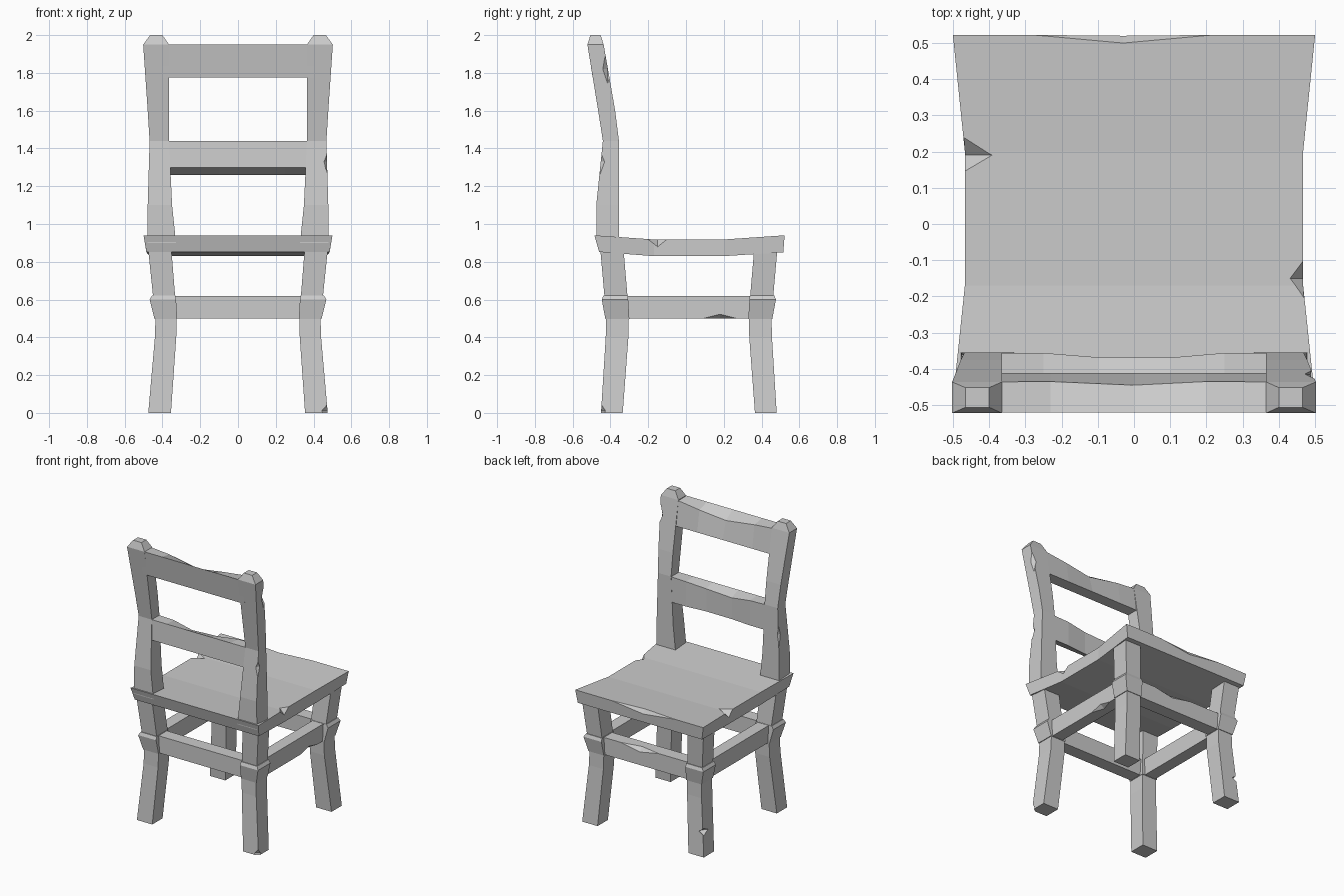
import bpy, bmesh
from mathutils import Matrix, Vector

if "Cube" in bpy.data.objects:
    bpy.data.objects.remove(bpy.data.objects["Cube"])

CY = 0.015  # centre of the leg frame in y


def loft(name, sections, sx=1, sy=1, cy=0.0):
    """Skin a list of equal-length point rings and cap both ends."""
    bm = bmesh.new()
    rings = [[bm.verts.new((sx * x, cy + sy * y, z)) for x, y, z in s] for s in sections]
    n = len(rings[0])
    for a, b in zip(rings, rings[1:]):
        for i in range(n):
            j = (i + 1) % n
            bm.faces.new((a[i], a[j], b[j], b[i]))
    bm.faces.new(rings[0])
    bm.faces.new(rings[-1])
    bmesh.ops.recalc_face_normals(bm, faces=bm.faces)
    me = bpy.data.meshes.new(name)
    bm.to_mesh(me)
    bm.free()
    ob = bpy.data.objects.new(name, me)
    bpy.context.collection.objects.link(ob)
    return ob


def rect(x0, x1, y0, y1, z):
    return [(x0, y0, z), (x1, y0, z), (x1, y1, z), (x0, y1, z)]


def chip(ob, loc, size):
    """Carve a nick with an eight-sided diamond cutter."""
    bm = bmesh.new()
    v = [bm.verts.new(Vector(loc) + Vector([s * size[a] if k == a else 0 for k in range(3)]))
         for a in range(3) for s in (-1, 1)]
    bmesh.ops.convex_hull(bm, input=v)
    me = bpy.data.meshes.new("chip_cutter")
    bm.to_mesh(me)
    bm.free()
    cutter = bpy.data.objects.new("chip_cutter", me)
    bpy.context.collection.objects.link(cutter)
    cutter.hide_render = True
    cutter.hide_viewport = True
    mod = ob.modifiers.new("chip", 'BOOLEAN')
    mod.operation = 'DIFFERENCE'
    mod.solver = 'EXACT'
    mod.object = cutter


# Seat: dished along y, waisted in the middle
seat = loft("seat", [
    [(-b, yb, zb), (b, yb, zb), (t, yt, zt), (-t, yt, zt)]
    for b, yb, zb, t, yt, zt in (
        (0.485, -0.46, 0.852, 0.50, -0.485, 0.94),
        (0.467, -0.17, 0.83, 0.467, -0.17, 0.918),
        (0.467, 0.20, 0.83, 0.467, 0.20, 0.918),
        (0.485, 0.515, 0.85, 0.50, 0.522, 0.94))])
chip(seat, (0.48, -0.15, 0.93), (0.06, 0.08, 0.065))
chip(seat, (-0.48, 0.19, 0.93), (0.11, 0.065, 0.06))
chip(seat, (-0.03, 0.53, 0.945), (0.37, 0.035, 0.05))

# Legs with collars at the stretcher height
leg_profile = [(0.0, 0.355, 0.475, 0.35, 0.465), (0.40, 0.327, 0.44, 0.32, 0.44),
               (0.50, 0.325, 0.437, 0.318, 0.438), (0.62, 0.333, 0.45, 0.325, 0.447),
               (0.88, 0.354, 0.477, 0.347, 0.47)]
collar_profile = [(0.498, 0.322, 0.442, 0.315, 0.442), (0.60, 0.328, 0.468, 0.321, 0.461),
                  (0.622, 0.330, 0.455, 0.323, 0.452)]
legs = {}
for sx, side in ((-1, "left"), (1, "right")):
    for sy, end in ((-1, "back"), (1, "front")):
        for part, prof in (("leg", leg_profile), ("collar", collar_profile)):
            legs[part, side, end] = loft(
                f"{end}_{side}_{part}",
                [rect(x0, x1, y0, y1, z) for z, x0, x1, y0, y1 in prof], sx, sy, CY)
chip(legs["leg", "left", "front"], (-0.47, 0.46, 0.17), (0.05, 0.06, 0.03))
chip(legs["leg", "right", "back"], (0.475, -0.455, 0.01), (0.04, 0.03, 0.05))

# Stretchers joining the legs
for s, sx_name, sy_name in ((-1, "left", "back"), (1, "right", "front")):
    side = loft(f"{sx_name}_stretcher",
                [rect(0.345, 0.43, -0.38, 0.38, z) for z in (0.50, 0.62)], s, 1, CY)
    end = loft(f"{sy_name}_stretcher",
               [rect(-0.38, 0.38, 0.338, 0.43, z) for z in (0.50, 0.62)], 1, s, CY)
    if s > 0:
        chip(side, (0.43, 0.18, 0.50), (0.03, 0.09, 0.022))
        chip(end, (0.05, 0.447, 0.62), (0.16, 0.03, 0.03))

# Back posts: kinked backwards above the middle, with bevelled tips
post_profile = [(0.90, 0.328, 0.48, -0.475, -0.355), (1.10, 0.349, 0.478, -0.475, -0.355),
                (1.44, 0.365, 0.468, -0.44, -0.355), (1.60, 0.365, 0.478, -0.465, -0.375),
                (1.95, 0.365, 0.502, -0.522, -0.436), (2.0, 0.40, 0.465, -0.506, -0.452)]
posts = {s: loft(f"{n}_back_post", [rect(x0, x1, y0, y1, z) for z, x0, x1, y0, y1 in post_profile], s)
         for s, n in ((-1, "left"), (1, "right"))}
chip(posts[1], (0.483, -0.455, 1.33), (0.03, 0.04, 0.10))
chip(posts[1], (0.497, -0.415, 1.82), (0.025, 0.03, 0.12))
chip(posts[-1], (-0.485, -0.36, 1.25), (0.025, 0.03, 0.13))

# Back rails: worn front upper edges (x, front-top y, front-top z)
loft("top_rail", [
    [(x, -0.494, 1.775), (x, -0.411, 1.775), (x, y, z), (x, -0.521, 1.95)]
    for x, y, z in ((-0.40, -0.436, 1.95), (-0.23, -0.435, 1.935), (0.0, -0.445, 1.90),
                    (0.20, -0.435, 1.925), (0.40, -0.436, 1.95))])
mid = loft("middle_rail", [
    [(x, -0.448, 1.30), (x, y, 1.26), (x, y, z), (x, -0.44, 1.44)]
    for x, y, z in ((-0.40, -0.356, 1.44), (-0.25, -0.356, 1.435), (-0.10, -0.368, 1.41),
                    (0.10, -0.369, 1.42), (0.25, -0.356, 1.435), (0.40, -0.356, 1.44))])
